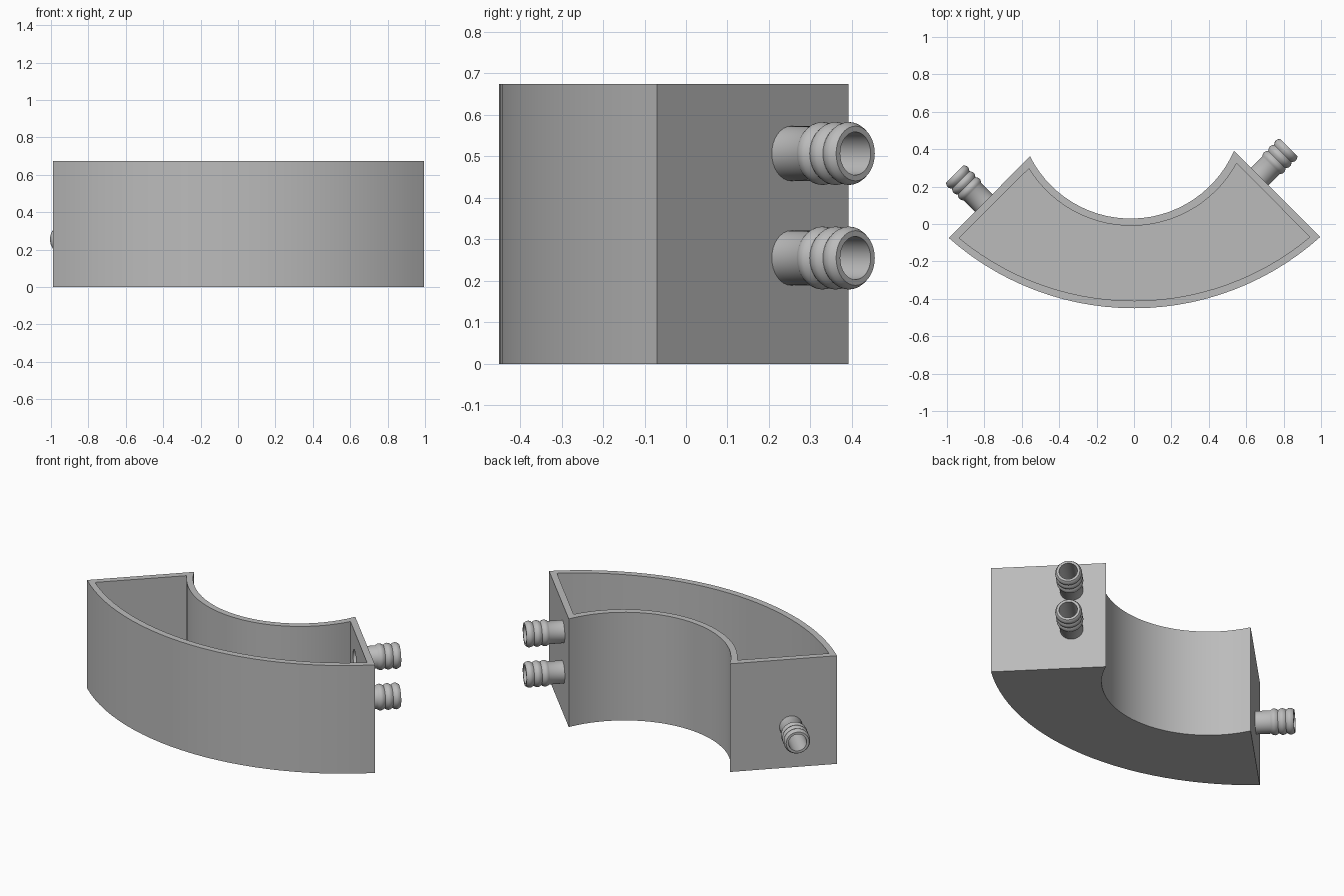
import bpy, bmesh, math
from mathutils import Vector

cube = bpy.data.objects.get("Cube")
if cube:
    bpy.data.objects.remove(cube)

HEIGHT, WALL, BORE = 0.675, 0.04, 0.052

grey = bpy.data.materials.new("plain_grey")
grey.use_nodes = True
grey.diffuse_color = (0.5, 0.5, 0.5, 1)
grey.node_tree.nodes["Principled BSDF"].inputs["Base Color"].default_value = (0.5, 0.5, 0.5, 1)


def make_object(name, bm):
    bmesh.ops.recalc_face_normals(bm, faces=bm.faces)
    mesh = bpy.data.meshes.new(name)
    bm.to_mesh(mesh)
    bm.free()
    mesh.materials.append(grey)
    obj = bpy.data.objects.new(name, mesh)
    bpy.context.collection.objects.link(obj)
    return obj


def smooth(obj, degrees=30):
    bpy.ops.object.select_all(action="DESELECT")
    obj.select_set(True)
    bpy.context.view_layer.objects.active = obj
    bpy.ops.object.shade_smooth_by_angle(angle=math.radians(degrees))


def arc(a, b, sag, steps=28):
    """Points on a circular arc from a to b that dips by sag towards the front."""
    a, b = Vector(a), Vector(b)
    half = (b - a).length / 2
    radius = (half * half + sag * sag) / (2 * sag)
    along = (b - a).normalized()
    front = Vector((along.y, -along.x))
    centre = (a + b) / 2 - front * (radius - sag)
    sweep = math.asin(half / radius)
    angles = [sweep * (2 * i / steps - 1) for i in range(steps + 1)]
    return [centre + radius * (along * math.sin(t) + front * math.cos(t)) for t in angles]


def outline(outer, inner):
    return arc(*outer) + arc(*inner)[::-1]


# Curved open tank: outer shell, rim, cavity and floor
shell = outline(((-0.99, -0.075), (0.995, -0.07), 0.378),
                ((-0.556, 0.362), (0.535, 0.392), 0.348))
cavity = outline(((-0.935, -0.075), (0.94, -0.07), 0.338),
                 ((-0.562, 0.296), (0.549, 0.325), 0.32))
bm = bmesh.new()
loops = [[bm.verts.new((p.x, p.y, z)) for p in pts]
         for pts, z in ((shell, 0), (shell, HEIGHT), (cavity, HEIGHT), (cavity, WALL))]
n = len(shell)
for low, high in zip(loops, loops[1:]):
    for i in range(n):
        j = (i + 1) % n
        bm.faces.new((low[i], low[j], high[j], high[i]))
bm.faces.new(loops[0])
bm.faces.new(loops[-1])
tank = make_object("curved_tank", bm)


def place(obj, base, side):
    obj.location = base
    obj.rotation_euler = (0, math.radians(90), math.radians(45 if side > 0 else 135))


# Hose barb: straight collar, three rounded ribs, hollow bore
def hose_barb(name, base, side, length=0.22):
    profile = [(0.066, -0.005), (0.066, 0.085)]
    for rib in range(3):
        start = 0.085 + rib * 0.045
        profile += [(0.066 + 0.01 * math.sin(math.pi * k / 6), start + 0.045 * k / 6)
                    for k in range(1, 7)]
    profile += [(0.066, length), (BORE, length), (BORE, -0.005)]
    bm = bmesh.new()
    sides = 32
    rings = [[bm.verts.new((r * math.cos(2 * math.pi * s / sides),
                            r * math.sin(2 * math.pi * s / sides), t))
              for s in range(sides)] for r, t in profile]
    for low, high in zip(rings, rings[1:] + rings[:1]):
        for s in range(sides):
            e = (s + 1) % sides
            bm.faces.new((low[s], low[e], high[e], high[s]))
    bmesh.ops.remove_doubles(bm, verts=bm.verts, dist=1e-5)
    barb = make_object(name, bm)
    place(barb, base, side)
    smooth(barb, 45)


# Cutter for the hole through the tank wall behind each barb
def drill(name, base, side):
    bm = bmesh.new()
    bmesh.ops.create_cone(bm, cap_ends=True, segments=32, radius1=BORE,
                          radius2=BORE, depth=0.16)
    cutter = make_object(name, bm)
    place(cutter, base, side)
    cutter.hide_render = True
    mod = tank.modifiers.new(name, "BOOLEAN")
    mod.operation, mod.solver, mod.object = "DIFFERENCE", "EXACT", cutter
    bpy.context.view_layer.objects.active = tank
    bpy.ops.object.modifier_apply(modifier=name)
    bpy.data.objects.remove(cutter)


for name, base, side in (("left_lower", (0.672, 0.253, 0.255), 1),
                         ("left_upper", (0.672, 0.253, 0.507), 1),
                         ("right", (-0.803, 0.112, 0.255), -1)):
    drill(name + "_hole", base, side)
    hose_barb(name + "_hose_barb", base, side)

smooth(tank)
